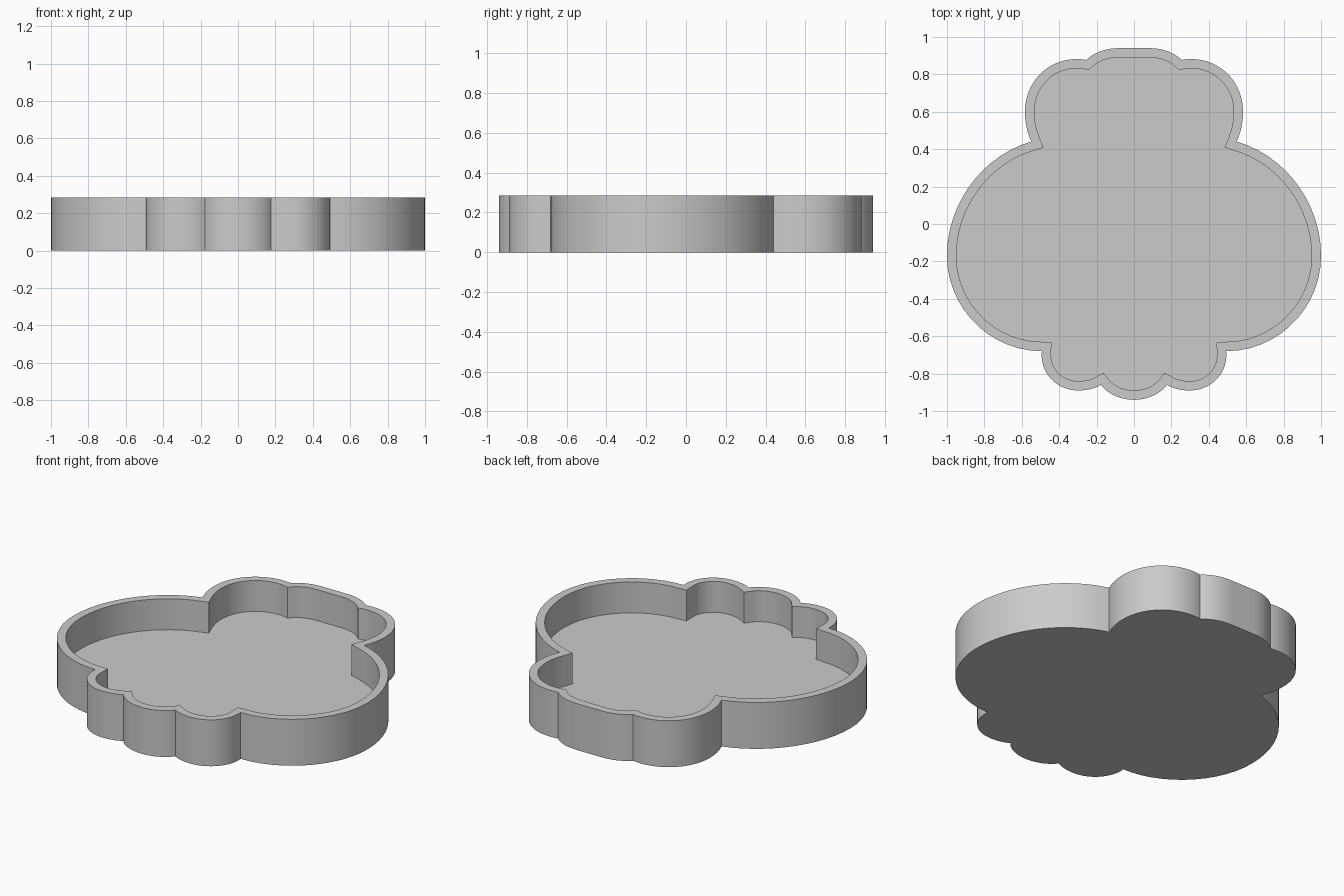
import bpy
import bmesh
import math
from mathutils import Vector
from mathutils.geometry import interpolate_bezier

HEIGHT, FLOOR, WALL, STEPS = 0.285, 0.095, 0.05, 14

cube = bpy.data.objects.get("Cube")
if cube:
    bpy.data.objects.remove(cube, do_unlink=True)

grey = bpy.data.materials.new("plain_grey")
grey.use_nodes = True
colour = (0.6, 0.6, 0.6, 1)
grey.diffuse_color = colour
grey.node_tree.nodes["Principled BSDF"].inputs["Base Color"].default_value = colour

# Half outline from front centre to back centre: handle, handle, end point
start = (0, -0.94)
curves = [
    ((0.07, -0.94), (0.14, -0.91), (0.176, -0.86)),    # middle front lobe
    ((0.21, -0.88), (0.25, -0.89), (0.30, -0.89)),     # side front lobe
    ((0.41, -0.89), (0.505, -0.80), (0.493, -0.68)),
    ((0.77, -0.68), (1, -0.45), (1, -0.17)),           # wide body
    ((1, 0.12), (0.80, 0.37), (0.55, 0.44)),
    ((0.57, 0.49), (0.583, 0.54), (0.583, 0.60)),      # back side lobe
    ((0.583, 0.76), (0.46, 0.885), (0.30, 0.882)),
    ((0.285, 0.881), (0.27, 0.88), (0.255, 0.877)),
    ((0.21, 0.92), (0.15, 0.94), (0.08, 0.94)),        # back middle lobe
]


def flat(p):
    return Vector((p[0], p[1], 0))


half = [flat(start)]
for h1, h2, end in curves:
    half += interpolate_bezier(half[-1], flat(h1), flat(h2), flat(end), STEPS)[1:]
outline = half + [Vector((-p.x, p.y, 0)) for p in reversed(half[1:])]

# Base slab, raised to full height
bm = bmesh.new()
base = bm.faces.new([bm.verts.new(p) for p in outline])
raised = bmesh.ops.extrude_face_region(bm, geom=[base], use_keep_orig=True)["geom"]
top = next(g for g in raised if isinstance(g, bmesh.types.BMFace))
bmesh.ops.translate(bm, verts=top.verts[:], vec=(0, 0, HEIGHT))
bmesh.ops.recalc_face_normals(bm, faces=bm.faces[:])

# Even rim, then the hollow sunk down to the floor
bmesh.ops.inset_region(bm, faces=[top], thickness=WALL, use_even_offset=True)
sunk = bmesh.ops.extrude_face_region(bm, geom=[top])["geom"]
floor_verts = [g for g in sunk if isinstance(g, bmesh.types.BMVert)]
bmesh.ops.translate(bm, verts=floor_verts, vec=(0, 0, FLOOR - HEIGHT))
if top.is_valid:
    bm.faces.remove(top)
bmesh.ops.recalc_face_normals(bm, faces=bm.faces[:])

mesh = bpy.data.meshes.new("tray")
bm.to_mesh(mesh)
bm.free()
mesh.materials.append(grey)
tray = bpy.data.objects.new("tray", mesh)
bpy.context.collection.objects.link(tray)

# Smooth curved walls, crisp rims and lobe joins
bpy.ops.object.select_all(action="DESELECT")
tray.select_set(True)
bpy.context.view_layer.objects.active = tray
bpy.ops.object.shade_smooth_by_angle(angle=math.radians(25))
